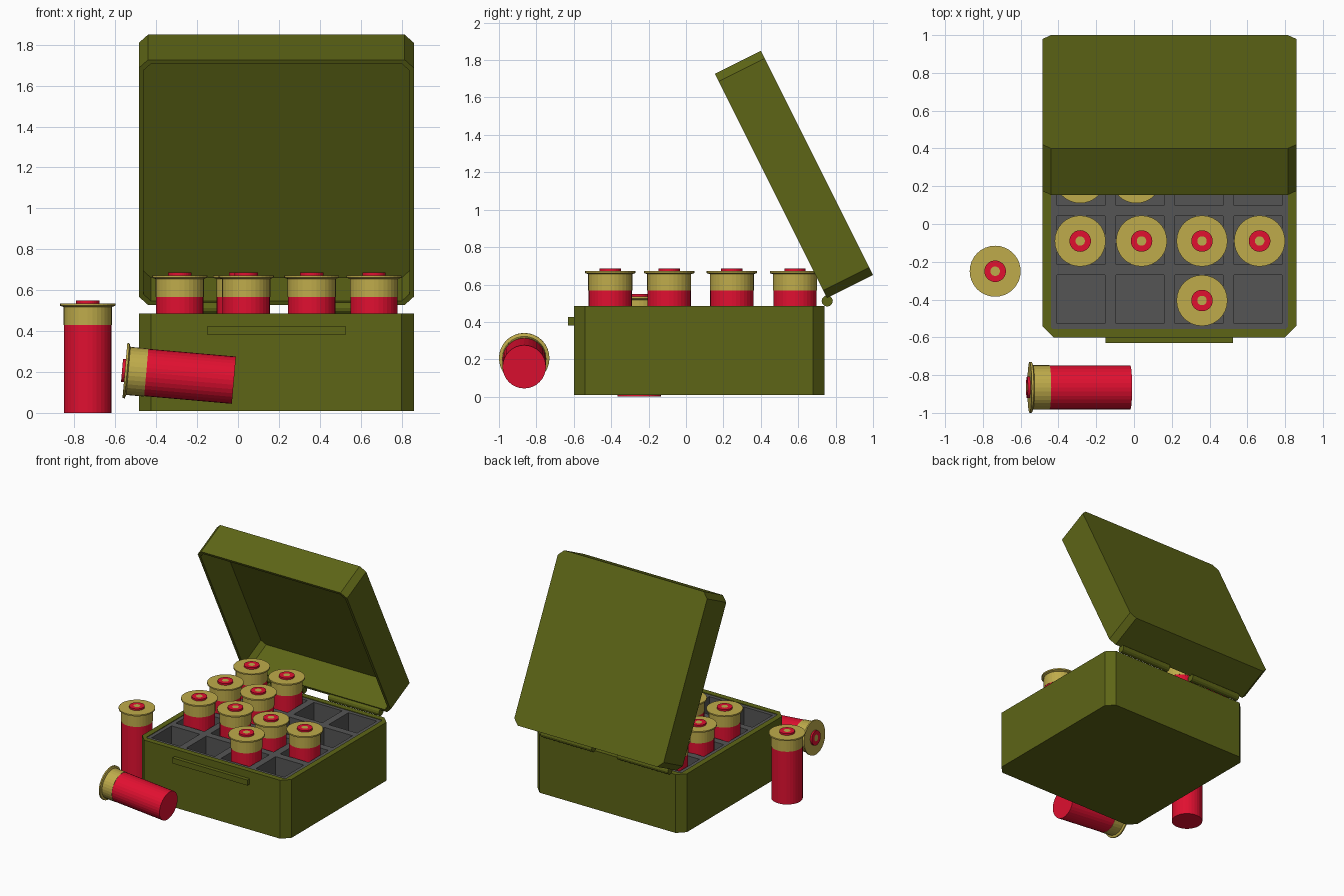
import bpy, bmesh, math
from mathutils import Matrix, Vector

if "Cube" in bpy.data.objects:
    bpy.data.objects.remove(bpy.data.objects["Cube"])

CX, CY = 0.1875, 0.07      # centre of the box
HX, HY = 0.6725, 0.67      # half sizes of the box


def material(name, rgb):
    m = bpy.data.materials.new(name)
    m.diffuse_color = (*rgb, 1)
    m.use_nodes = True
    m.node_tree.nodes["Principled BSDF"].inputs["Base Color"].default_value = m.diffuse_color
    return m


GREEN = material("olive_green", (0.11, 0.13, 0.008))
GREY = material("dark_grey", (0.09, 0.09, 0.09))
RED = material("red", (0.75, 0.005, 0.03))
BRASS = material("brass", (0.52, 0.41, 0.07))


def finish(name, bm, mats, matrix=Matrix(), normals=True):
    if normals:
        bmesh.ops.recalc_face_normals(bm, faces=bm.faces)
    me = bpy.data.meshes.new(name)
    bm.to_mesh(me)
    bm.free()
    for m in mats:
        me.materials.append(m)
    ob = bpy.data.objects.new(name, me)
    ob.matrix_world = matrix
    bpy.context.collection.objects.link(ob)
    return ob


def octagon(bm, hx, hy, c, z):
    pts = [(hx, hy - c), (hx - c, hy), (c - hx, hy), (-hx, hy - c),
           (-hx, c - hy), (c - hx, -hy), (hx - c, -hy), (hx, c - hy)]
    return [bm.verts.new((x, y, z)) for x, y in pts]


def tub(name, height, chamfer, wall, inner_chamfer, floor, matrix):
    """Open tray with cut corners, mouth towards local +z."""
    bm = bmesh.new()
    ix, iy = HX - wall, HY - wall
    rings = [octagon(bm, HX, HY, chamfer, 0), octagon(bm, HX, HY, chamfer, height),
             octagon(bm, ix, iy, inner_chamfer, height), octagon(bm, ix, iy, inner_chamfer, floor)]
    for a, b in zip(rings, rings[1:]):
        for i in range(8):
            j = (i + 1) % 8
            bm.faces.new((a[i], a[j], b[j], b[i]))
    bm.faces.new(rings[0])
    bm.faces.new(rings[-1])
    return finish(name, bm, [GREEN], matrix)


# Box base and opened lid
tub("box_base", 0.475, 0.06, 0.045, 0.01, 0.11, Matrix.Translation((CX, CY, 0.01)))
tilt = math.atan2(1.2, -0.6)
tub("lid", 0.275, 0.045, 0.022, 0.037, 0.02,
    Matrix.Translation((CX, 0.70, 1.25)) @ Matrix.Rotation(tilt, 4, 'X'))

# Divider tray with sixteen square pockets
PITCH, CELL = 0.3125, 0.255


def lines(c, half):
    out = [c - half]
    for i in range(4):
        m = c + PITCH * (i - 1.5)
        out += [m - CELL / 2, m + CELL / 2]
    return out + [c + half]


bm = bmesh.new()
xs, ys = lines(CX, HX - 0.045), lines(CY, HY - 0.045)
grid = [[bm.verts.new((x, y, 0.48)) for y in ys] for x in xs]
pockets = []
for i in range(9):
    for j in range(9):
        f = bm.faces.new((grid[i][j], grid[i + 1][j], grid[i + 1][j + 1], grid[i][j + 1]))
        if i % 2 and j % 2:
            pockets.append(f)
floors = bmesh.ops.extrude_discrete_faces(bm, faces=pockets)["faces"]
for f in floors:
    bmesh.ops.translate(bm, verts=f.verts, vec=(0, 0, -0.345))
bmesh.ops.remove_doubles(bm, verts=bm.verts, dist=1e-5)
finish("divider_tray", bm, [GREY], normals=False)

# Front catch
bm = bmesh.new()
bmesh.ops.create_cube(bm, size=1, matrix=Matrix.Translation((CX, -0.61, 0.403))
                      @ Matrix.Diagonal((0.675, 0.04, 0.045, 1)))
finish("front_catch", bm, [GREEN])

# Hinge barrels
for side, sx in (("left", -1), ("right", 1)):
    bm = bmesh.new()
    bmesh.ops.create_cone(bm, cap_ends=True, segments=12, radius1=0.03, radius2=0.03, depth=0.46)
    finish("hinge_" + side, bm, [GREEN], Matrix.Translation((CX + sx * 0.343, 0.755, 0.512))
           @ Matrix.Rotation(math.pi / 2, 4, 'Y'))

# Cartridge profile: radius, height, material of the band above (0 red, 1 brass)
PROFILE = [(0, 0, 0), (0.116, 0, 0), (0.116, 0.43, 1), (0.118, 0.43, 1), (0.118, 0.518, 1),
           (0.135, 0.524, 1), (0.135, 0.535, 1), (0.057, 0.535, 0), (0.057, 0.549, 0),
           (0.025, 0.549, 1), (0, 0.549, 1)]


def cartridge(name, matrix, n=32):
    bm = bmesh.new()
    prev = None
    for r, z, mat in PROFILE:
        ring = [bm.verts.new((r * math.cos(2 * math.pi * k / n), r * math.sin(2 * math.pi * k / n), z))
                for k in range(n if r else 1)]
        if prev:
            old, old_mat = prev
            for k in range(n):
                q = [old[k % len(old)], old[(k + 1) % len(old)],
                     ring[(k + 1) % len(ring)], ring[k % len(ring)]]
                f = bm.faces.new(list(dict.fromkeys(q)))
                f.material_index = old_mat
        prev = ring, mat
    finish(name, bm, [RED, BRASS], matrix)


# Cartridges in the tray
places = [(0.36, -0.405), (-0.285, -0.09), (0.04, -0.09), (0.36, -0.09), (0.665, -0.09),
          (-0.285, 0.245), (0.012, 0.245), (-0.285, 0.583), (0.03, 0.583)]
for i, (x, y) in enumerate(places):
    cartridge(f"cartridge_{i + 1}", Matrix.Translation((x, y, 0.137)))

# Loose cartridges: one standing, one lying
cartridge("cartridge_standing", Matrix.Translation((-0.735, -0.25, 0)))
cartridge("cartridge_lying", Matrix.Translation((-0.02, -0.865, 0.16))
          @ Matrix.Rotation(math.radians(-85), 4, 'Y'))
